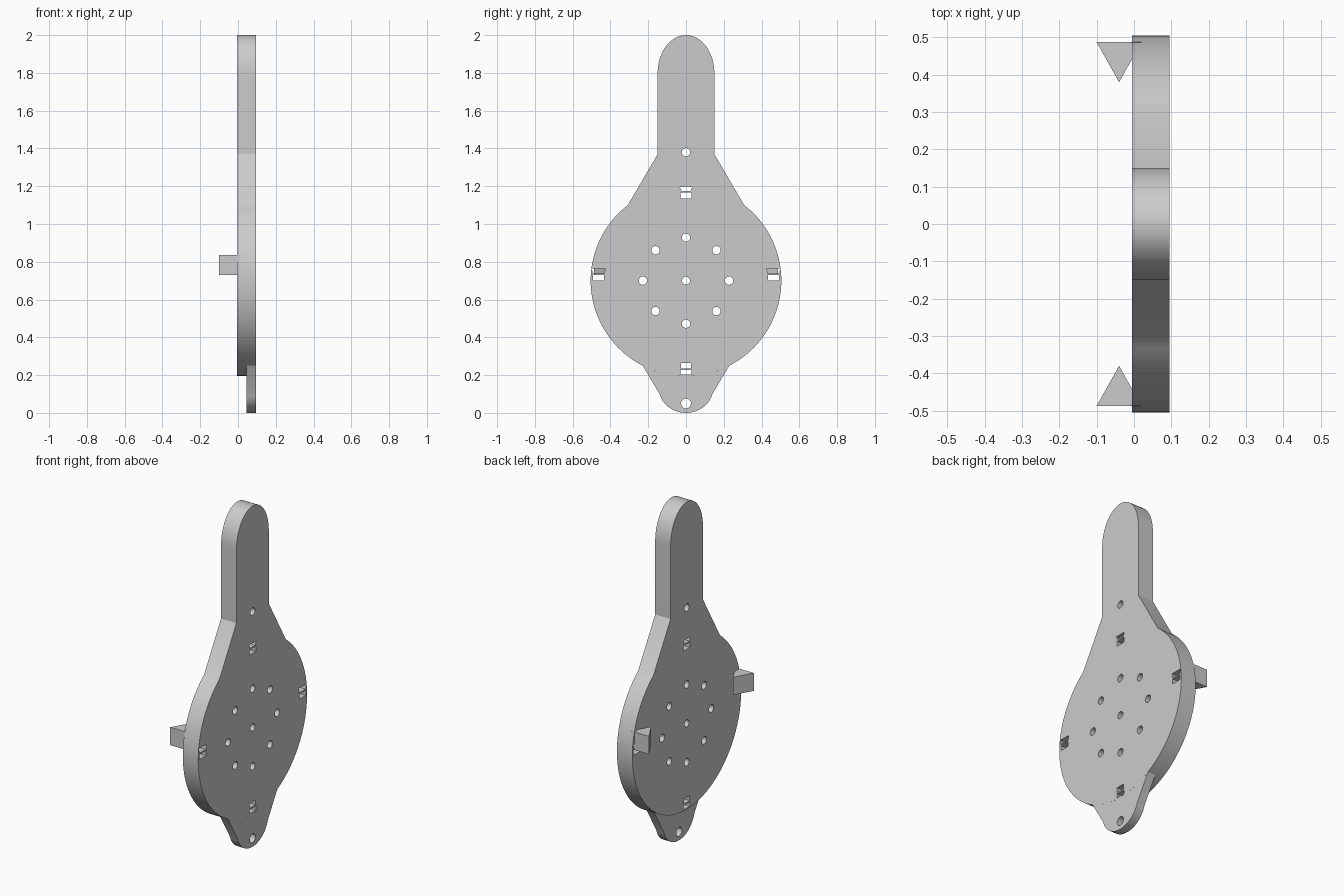
import bpy, bmesh
from math import sin, cos, radians, atan2, degrees

if "Cube" in bpy.data.objects:
    bpy.data.objects.remove(bpy.data.objects["Cube"])

X0, X1 = -0.005, 0.095      # plate thickness
CZ, R = 0.7, 0.505          # disc centre height and radius


def arc(cz, ry, rz, a0, a1, n):
    """Points (y, z) along an ellipse arc centred on y = 0."""
    return [(ry * cos(radians(a0 + (a1 - a0) * i / n)),
             cz + rz * sin(radians(a0 + (a1 - a0) * i / n))) for i in range(n + 1)]


def add_prism(bm, pts, lo, hi, axis='x'):
    """Extrude a 2D outline: (y, z) along x, or (x, y) along z."""
    place = (lambda p, t: (t, p[0], p[1])) if axis == 'x' else (lambda p, t: (p[0], p[1], t))
    a = [bm.verts.new(place(p, lo)) for p in pts]
    b = [bm.verts.new(place(p, hi)) for p in pts]
    bm.faces.new(a[::-1])
    bm.faces.new(b)
    for i in range(len(pts)):
        j = (i + 1) % len(pts)
        bm.faces.new((a[i], a[j], b[j], b[i]))


def make(name, prisms, axis='x'):
    bm = bmesh.new()
    for pts, lo, hi in prisms:
        add_prism(bm, pts, lo, hi, axis)
    bmesh.ops.recalc_face_normals(bm, faces=bm.faces[:])
    me = bpy.data.meshes.new(name)
    bm.to_mesh(me)
    bm.free()
    ob = bpy.data.objects.new(name, me)
    bpy.context.collection.objects.link(ob)
    return ob


def finish(ob, cutter=None):
    bpy.ops.object.select_all(action='DESELECT')
    ob.select_set(True)
    bpy.context.view_layer.objects.active = ob
    if cutter:
        mod = ob.modifiers.new("holes", 'BOOLEAN')
        mod.operation, mod.solver, mod.object = 'DIFFERENCE', 'EXACT', cutter
        bpy.ops.object.modifier_apply(modifier=mod.name)
        bpy.data.objects.remove(cutter)
    bpy.ops.object.shade_smooth_by_angle(angle=radians(25))


def hole(y, z, r):
    return ([(y + r * cos(radians(a)), z + r * sin(radians(a))) for a in range(0, 360, 15)], -0.2, 0.2)


def slot(y, z0, z1, w0, w1):
    return ([(y - w0, z0), (y + w0, z0), (y + w1, z1), (y - w1, z1)], -0.2, 0.2)


# Round disc with tapered shoulders and long rounded neck
start = degrees(atan2(0.4, 0.308))
outline = arc(CZ, R, R, 180 - start, 360 + start, 80)
outline += [(0.15, 1.37)] + arc(1.8, 0.15, 0.2, 0, 180, 32) + [(-0.15, 1.37)]
plate = make("plate", [(outline, X0, X1)])

# Ring of holes, centre hole, neck hole and paired slots
cuts = [hole(0, CZ, 0.021), hole(0, 1.38, 0.022)]
cuts += [hole(0.228 * cos(radians(a)), CZ + 0.228 * sin(radians(a)), 0.022) for a in range(0, 360, 45)]
cuts += [slot(0, 1.135, 1.166, 0.029, 0.029), slot(0, 1.174, 1.196, 0.024, 0.033),
         slot(0, 0.203, 0.228, 0.029, 0.029), slot(0, 0.236, 0.265, 0.027, 0.027)]
for s in (-1, 1):
    cuts += [slot(s * 0.463, 0.70, 0.73, 0.03, 0.03), slot(s * 0.463, 0.737, 0.765, 0.03, 0.036)]
finish(plate, make("plate_cutter", cuts))

# Thin lower tab, meeting the disc rim
side = degrees(atan2(-0.45, 0.229))
tab_outline = arc(0.135, 0.145, 0.135, -165, -15, 32) + arc(CZ, R, R, side, -180 - side, 20)
tab = make("bottom_tab", [(tab_outline, 0.045, X1)])
finish(tab, make("tab_cutter", [hole(0, 0.05, 0.026)]))

# Triangular wedges on the back of the disc
for s, side_name in ((-1, "front"), (1, "rear")):
    tri = [(-0.1, s * 0.487), (-0.04, s * 0.38), (0.02, s * 0.487)]
    finish(make(side_name + "_wedge", [(tri, 0.73, 0.835)], 'z'))
